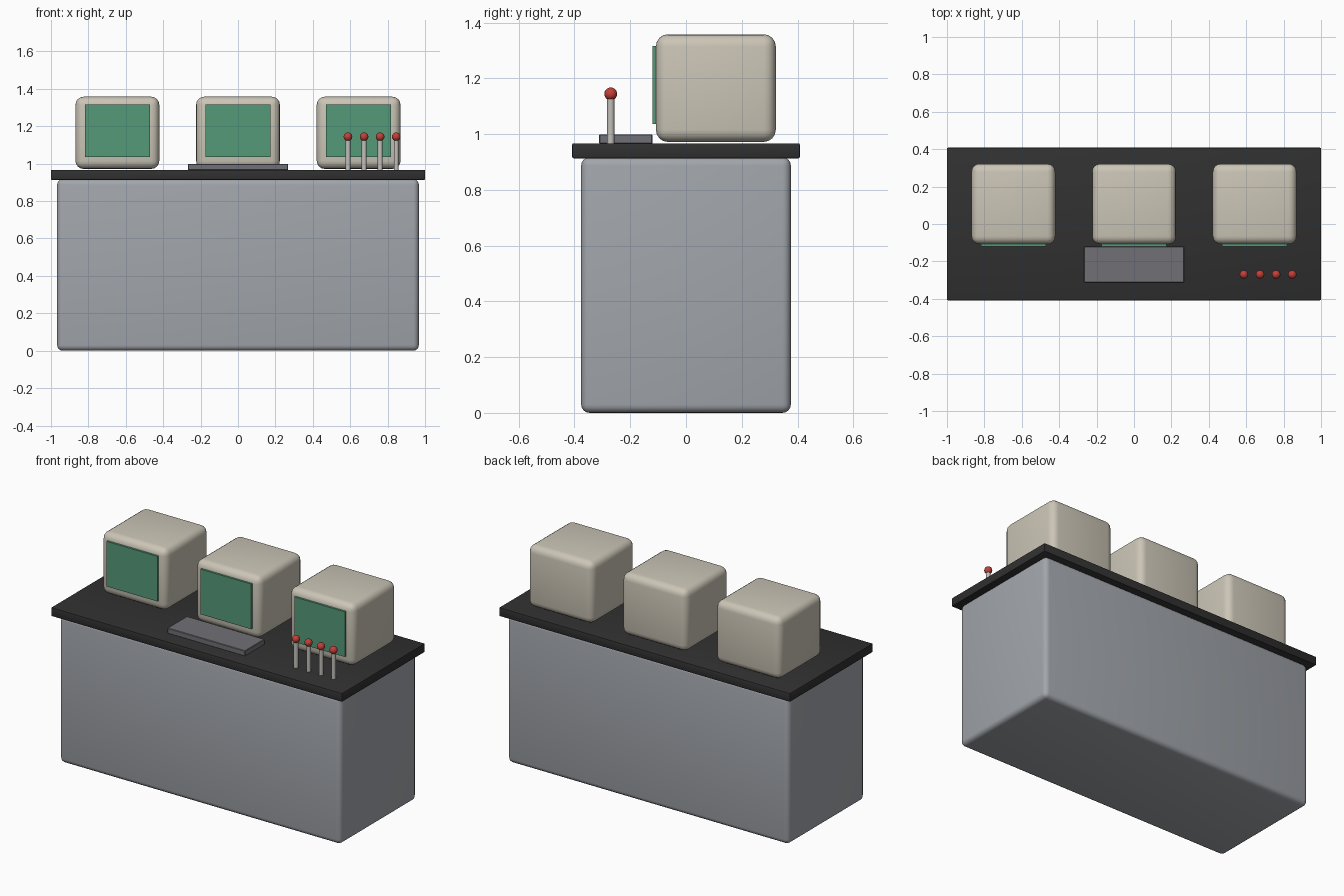
import bpy

cube = bpy.data.objects.get("Cube")
if cube:
    bpy.data.objects.remove(cube, do_unlink=True)


def material(name, r, g, b):
    mat = bpy.data.materials.new(name)
    mat.use_nodes = True
    mat.diffuse_color = (r, g, b, 1)
    mat.node_tree.nodes["Principled BSDF"].inputs["Base Color"].default_value = (r, g, b, 1)
    return mat


GREY = material("cabinet grey", 0.36, 0.38, 0.41)
BLACK = material("worktop black", 0.03, 0.03, 0.03)
CREAM = material("casing cream", 0.60, 0.56, 0.47)
GREEN = material("screen green", 0.09, 0.32, 0.19)
SLATE = material("keyboard slate", 0.16, 0.16, 0.18)
STEEL = material("lever steel", 0.55, 0.53, 0.49)
RED = material("knob red", 0.55, 0.05, 0.04)


def finish(name, mat, smooth=True):
    obj = bpy.context.object
    obj.name = name
    obj.data.materials.append(mat)
    if smooth:
        bpy.ops.object.shade_smooth_by_angle()
    return obj


def box(name, mat, x, y, z, bevel=0.0, segments=3):
    """Box spanning the (low, high) pairs, with optional rounded edges."""
    spans = (x, y, z)
    bpy.ops.mesh.primitive_cube_add(size=1, location=[(a + b) / 2 for a, b in spans])
    bpy.context.object.scale = [b - a for a, b in spans]
    bpy.ops.object.transform_apply(location=False, rotation=False, scale=True)
    if bevel:
        mod = bpy.context.object.modifiers.new("rounded edges", "BEVEL")
        mod.width = bevel
        mod.segments = segments
        bpy.ops.object.modifier_apply(modifier=mod.name)
    return finish(name, mat, bevel > 0)


# Desk
box("cabinet", GREY, (-0.967, 0.967), (-0.376, 0.376), (0, 0.917), 0.03, 4)
box("worktop", BLACK, (-1, 1), (-0.408, 0.408), (0.913, 0.967), 0.005, 2)

# Monitors with raised screens
for side, cx in (("right", -0.645), ("centre", 0), ("left", 0.645)):
    box(side + "_monitor", CREAM, (cx - 0.224, cx + 0.224), (-0.108, 0.322), (0.972, 1.358), 0.043, 4)
    box(side + "_screen", GREEN, (cx - 0.174, cx + 0.174), (-0.12, -0.1), (1.036, 1.316))

# Keyboard slab
box("keyboard", SLATE, (-0.267, 0.267), (-0.312, -0.12), (0.965, 0.999), 0.003, 1)

# Row of ball-topped levers
for i in range(4):
    cx = 0.588 + i * 0.086
    bpy.ops.mesh.primitive_cylinder_add(vertices=16, radius=0.013, depth=0.17, location=(cx, -0.27, 1.05))
    finish(f"lever_stem_{i + 1}", STEEL)
    bpy.ops.mesh.primitive_uv_sphere_add(segments=16, ring_count=12, radius=0.023, location=(cx, -0.27, 1.144))
    finish(f"lever_knob_{i + 1}", RED)
